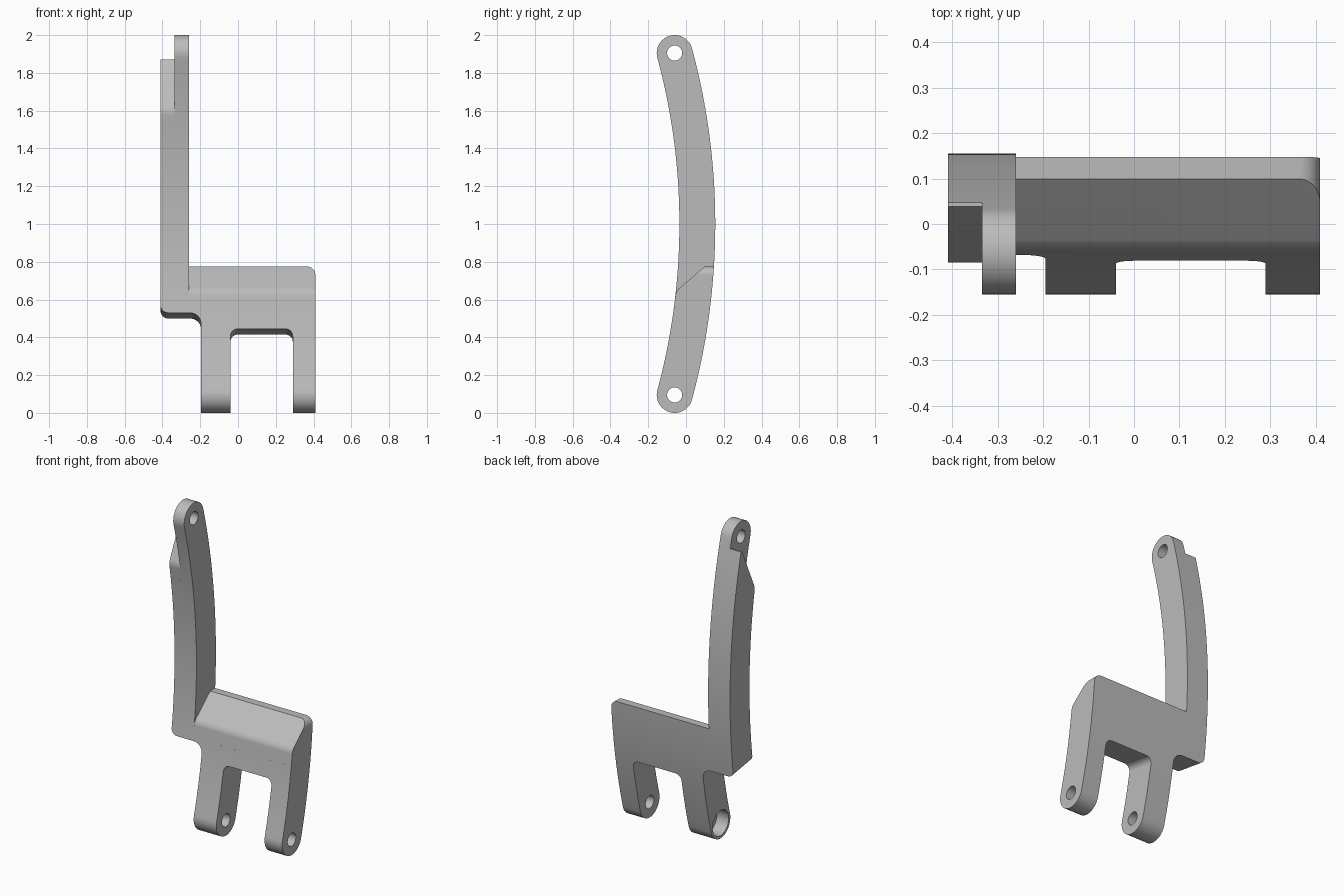
import bpy
import bmesh
import math
from mathutils import Vector

if "Cube" in bpy.data.objects:
    bpy.data.objects.remove(bpy.data.objects["Cube"], do_unlink=True)

MID_Y = 0.06        # bow of the centreline at mid height
END_Y = -0.06       # pivot position
HALF = 0.095        # half thickness of the band
PIVOT = 1 - HALF    # pivot distance from mid height
SAG = MID_Y - END_Y
RADIUS = (PIVOT ** 2 + SAG ** 2) / (2 * SAG)
CENTRE_Y = MID_Y - RADIUS
TILT = -0.16        # slant of the undersides


def rounded(corners, steps=10):
    """Polygon from (u, v) or (u, v, radius) corners."""
    points = []
    for i, corner in enumerate(corners):
        p = Vector(corner[:2])
        if len(corner) == 2:
            points.append(p)
            continue
        a = (Vector(corners[i - 1][:2]) - p).normalized()
        b = (Vector(corners[(i + 1) % len(corners)][:2]) - p).normalized()
        half = a.angle(b) / 2
        r = corner[2]
        middle = p + (a + b).normalized() * (r / math.sin(half))
        start = p + a * (r / math.tan(half)) - middle
        end = p + b * (r / math.tan(half)) - middle
        sweep = math.pi - 2 * half
        for k in range(steps + 1):
            t = k / steps
            points.append(middle + (start * math.sin((1 - t) * sweep)
                                    + end * math.sin(t * sweep)) / math.sin(sweep))
    return points


def prism(name, points, place, low, high):
    """Extrude a polygon; place(u, v, w) gives the 3D position."""
    bm = bmesh.new()
    rings = [[bm.verts.new(place(u, v, w)) for u, v in points] for w in (low, high)]
    bm.faces.new(rings[0])
    bm.faces.new(rings[1])
    n = len(points)
    for i in range(n):
        j = (i + 1) % n
        bm.faces.new((rings[0][i], rings[0][j], rings[1][j], rings[1][i]))
    bmesh.ops.recalc_face_normals(bm, faces=bm.faces)
    mesh = bpy.data.meshes.new(name)
    bm.to_mesh(mesh)
    bm.free()
    obj = bpy.data.objects.new(name, mesh)
    bpy.context.collection.objects.link(obj)
    return obj


def along_x(u, v, w):
    return (w, u, v)


def along_y(u, v, w):
    slant = TILT * w if 0.3 < v < 0.7 else 0
    return (u, w, v + slant)


def arc(cy, cz, r, start, end, steps):
    return [(cy + r * math.cos(start + (end - start) * k / steps),
             cz + r * math.sin(start + (end - start) * k / steps))
            for k in range(steps + 1)]


# Curved band with round ends, seen from the side
swing = math.asin(PIVOT / RADIUS)
band = arc(CENTRE_Y, 1, RADIUS + HALF, -swing, swing, 64)
band += arc(END_Y, 1 + PIVOT, HALF, swing, swing + math.pi, 24)[1:-1]
band += arc(CENTRE_Y, 1, RADIUS - HALF, swing, -swing, 64)
band += arc(END_Y, 1 - PIVOT, HALF, math.pi - swing, 2 * math.pi - swing, 24)[1:-1]
bracket = prism("bracket", band, along_x, -0.5, 0.5)

# Front outline: tall arm, plate and two legs
outline = rounded([
    (-0.41, 0.519, 0.04), (-0.195, 0.519, 0.06), (-0.195, -0.1),
    (-0.04, -0.1), (-0.04, 0.432, 0.04), (0.29, 0.432, 0.04),
    (0.29, -0.1), (0.41, -0.1), (0.41, 0.775, 0.045),
    (-0.26, 0.775), (-0.26, 2.1), (-0.41, 2.1)])
front_outline = prism("front_outline", outline, along_y, -0.4, 0.4)

# Sloped top of the plate
plate_slope = prism("plate_slope", rounded([
    (-0.4, 0.55), (-0.065, 0.55), (-0.053, 0.645, 0.06),
    (0.25, 0.904), (0.25, 2.1), (-0.4, 2.1)]), along_x, -0.26, 0.6)

# Sloped step on the outer half of the arm
arm_step = prism("arm_step", rounded([
    (-0.4, 1.5), (-0.072, 1.5), (-0.088, 1.6, 0.08),
    (0.038, 1.87), (0.3, 1.87), (0.3, 2.1), (-0.4, 2.1)]), along_x, -0.6, -0.335)


# Pivot holes and the counterbore in the inner leg
def hole(name, z, r, low, high):
    return prism(name, arc(END_Y, z, r, 0, 2 * math.pi, 40)[:-1], along_x, low, high)


cutters = [plate_slope, arm_step,
           hole("top_hole", 1 + PIVOT, 0.04, -0.6, 0.6),
           hole("leg_hole", 1 - PIVOT, 0.04, -0.6, 0.6),
           hole("counterbore", 1 - PIVOT, 0.078, -0.3, -0.115)]

for tool in [front_outline] + cutters:
    tool.hide_render = True
    mod = bracket.modifiers.new(tool.name, "BOOLEAN")
    mod.operation = "INTERSECT" if tool == front_outline else "DIFFERENCE"
    mod.solver = "EXACT"
    mod.object = tool

# Bake the cuts and drop the helpers
bpy.context.view_layer.update()
graph = bpy.context.evaluated_depsgraph_get()
baked = bpy.data.meshes.new_from_object(bracket.evaluated_get(graph))
bracket.modifiers.clear()
bracket.data = baked
for tool in [front_outline] + cutters:
    bpy.data.objects.remove(tool, do_unlink=True)

# Plain grey finish
grey = bpy.data.materials.new("plain_grey")
grey.use_nodes = True
colour = (0.5, 0.5, 0.5, 1)
grey.diffuse_color = colour
grey.node_tree.nodes["Principled BSDF"].inputs["Base Color"].default_value = colour
bracket.data.materials.clear()
bracket.data.materials.append(grey)

bpy.ops.object.select_all(action="DESELECT")
bracket.select_set(True)
bpy.context.view_layer.objects.active = bracket
bpy.ops.object.shade_smooth_by_angle(angle=math.radians(25))
